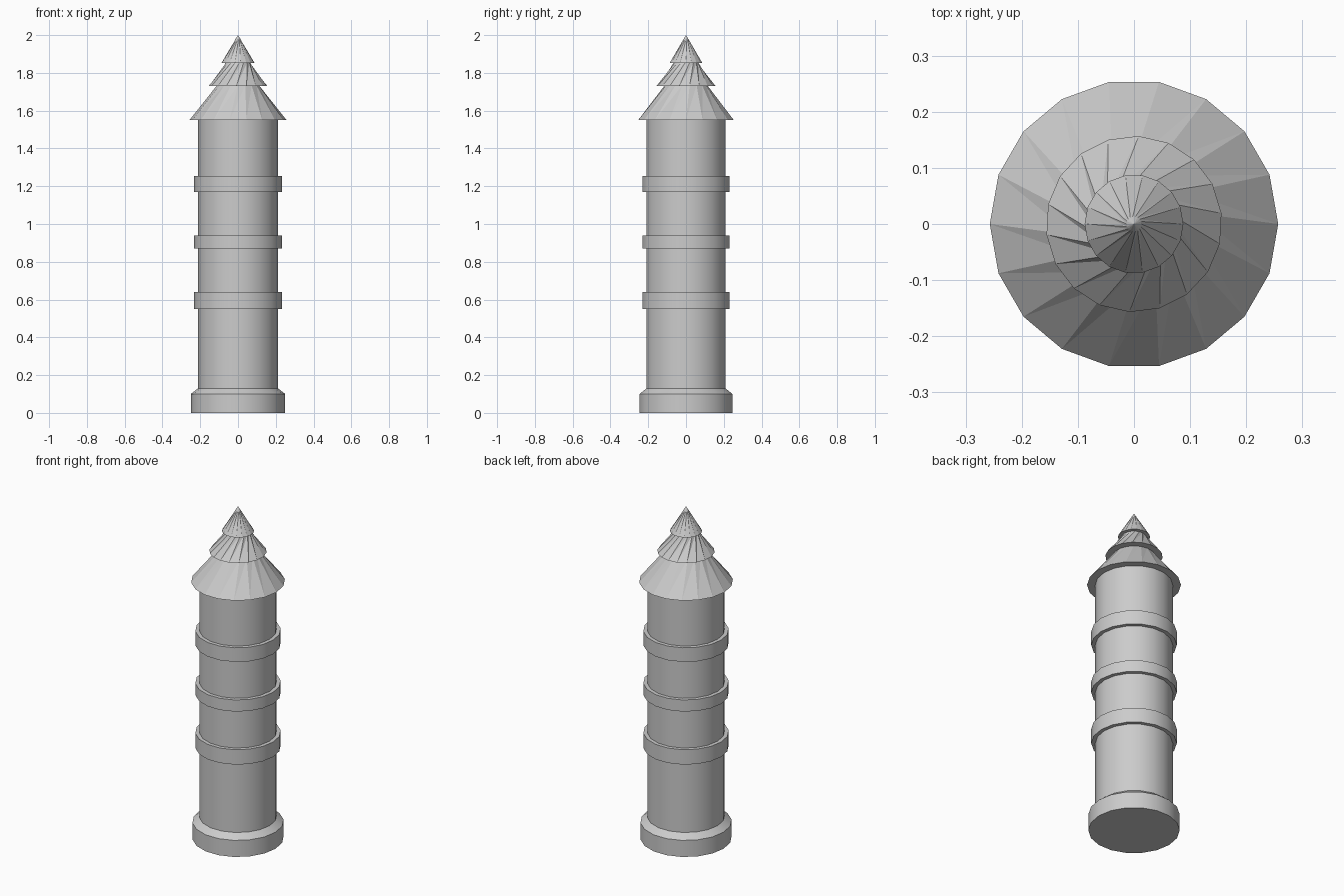
import bpy, bmesh
from math import cos, sin, radians

if "Cube" in bpy.data.objects:
    bpy.data.objects.remove(bpy.data.objects["Cube"])

N = 18  # sides of every ring


def loft(name, rings, smooth=False):
    """Skin rings (radius, z, turn in degrees); radius 0 makes a tip. Twisted
    quads are split along the long diagonal, giving swirled pleats."""
    bm = bmesh.new()
    loops = []
    for r, z, turn in rings:
        if r == 0:
            loops.append([bm.verts.new((0, 0, z))])
            continue
        angles = [radians(turn + 360 * i / N) for i in range(N)]
        loops.append([bm.verts.new((r * cos(a), r * sin(a), z)) for a in angles])
    bm.faces.new(loops[0][::-1])
    for k in range(len(loops) - 1):
        lo, hi = loops[k], loops[k + 1]
        twisted = rings[k][2] != rings[k + 1][2]
        for i in range(N):
            j = (i + 1) % N
            if len(hi) == 1:
                bm.faces.new((lo[i], lo[j], hi[0]))
            elif twisted:
                bm.faces.new((lo[i], lo[j], hi[j]))
                bm.faces.new((lo[i], hi[j], hi[i]))
            else:
                bm.faces.new((lo[i], lo[j], hi[j], hi[i]))
    if len(loops[-1]) > 1:
        bm.faces.new(loops[-1])
    mesh = bpy.data.meshes.new(name)
    bm.to_mesh(mesh)
    bm.free()
    obj = bpy.data.objects.new(name, mesh)
    bpy.context.collection.objects.link(obj)
    if smooth:
        bpy.ops.object.select_all(action='DESELECT')
        obj.select_set(True)
        bpy.context.view_layer.objects.active = obj
        bpy.ops.object.shade_smooth_by_angle(angle=radians(30))
    return obj


# Round shaft with a chamfered plinth
loft("tower_shaft", [(0.25, 0, 0), (0.25, 0.10, 0), (0.212, 0.13, 0),
                     (0.212, 1.55, 0)], smooth=True)

# Three raised bands
for i, (z0, z1) in enumerate([(0.55, 0.64), (0.87, 0.94), (1.17, 1.255)]):
    loft(f"band_{i + 1}", [(0.234, z0, 0), (0.234, z1, 0)], smooth=True)

# Three stacked roof tiers with swirled pleats
loft("roof_lower", [(0.257, 1.55, 0), (0.112, 1.735, 10)])
loft("roof_middle", [(0.157, 1.73, 7), (0.065, 1.855, 37)])
loft("roof_upper", [(0.088, 1.852, 0), (0.013, 1.979, 20), (0, 2.0, 20)])
